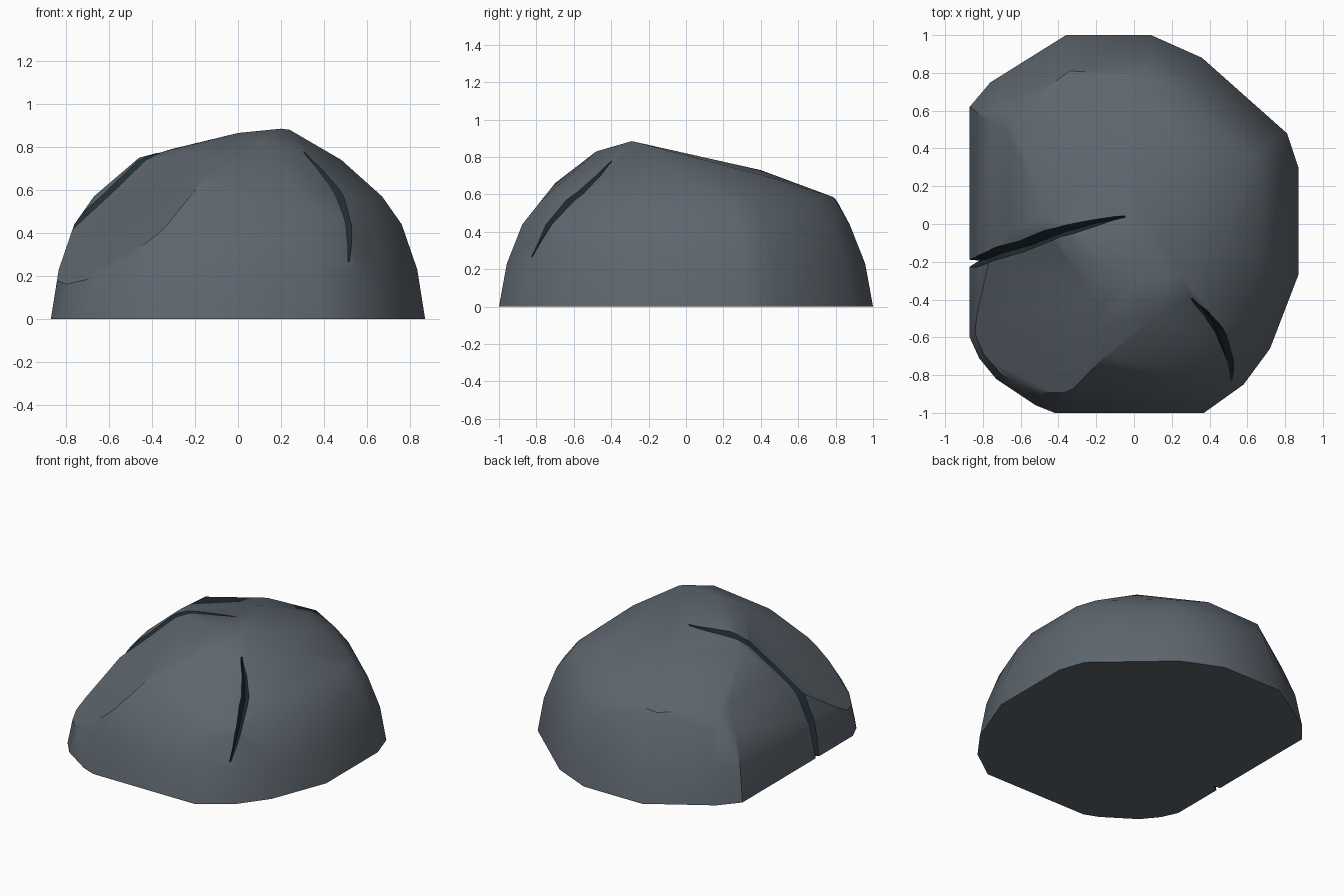
import bpy, bmesh, math
from mathutils import Vector
from mathutils.bvhtree import BVHTree

if "Cube" in bpy.data.objects:
    bpy.data.objects.remove(bpy.data.objects["Cube"])


def material(name, rgb):
    m = bpy.data.materials.new(name)
    m.diffuse_color = (*rgb, 1)
    m.use_nodes = True
    m.node_tree.nodes["Principled BSDF"].inputs["Base Color"].default_value = m.diffuse_color
    return m


stone = material("slate grey stone", (0.112, 0.135, 0.158))
dark = material("dark crack", (0.016, 0.029, 0.039))


def make_object(name, bm, mat):
    bmesh.ops.recalc_face_normals(bm, faces=bm.faces)
    me = bpy.data.meshes.new(name)
    bm.to_mesh(me)
    bm.free()
    me.materials.append(mat)
    ob = bpy.data.objects.new(name, me)
    bpy.context.collection.objects.link(ob)
    return ob


def hull(points):
    bm = bmesh.new()
    for p in points:
        bm.verts.new(p)
    res = bmesh.ops.convex_hull(bm, input=bm.verts)
    loose = {g for g in res["geom_interior"] + res["geom_unused"]
             if isinstance(g, bmesh.types.BMVert)}
    bmesh.ops.delete(bm, geom=list(loose), context='VERTS')
    return bm


# Boulder: ground outline, shrinking upwards in rings
outline = [(-.36, 1), (.09, 1), (.36, .88), (.81, .48), (.87, .3), (.87, -.27),
           (.72, -.66), (.58, -.85), (.37, -1), (-.42, -1), (-.52, -.96),
           (-.73, -.82), (-.82, -.71), (-.87, -.6), (-.87, .62), (-.76, .75)]
rings = [(0, 1), (.23, .958), (.44, .875), (.57, .77)]
points = [(x * s, y * s, z) for z, s in rings for x, y in outline]

# Sloping crown and ridge points
points += [(.2, -.29, .885), (.24, -.27, .88), (0, -.3, .865), (.12, -.48, .83),
           (.48, -.1, .74), (.3, -.39, .78), (.27, -.05, .82), (.33, .42, .7),
           (-.1, .4, .73), (-.46, .04, .75), (-.2, -.2, .815), (-.14, -.7, .66),
           (-.31, -.05, .79), (.05, .79, .585), (-.34, .81, .56),
           (.1, .57, .665), (-.66, .58, .57)]
bm = hull(points)

# Broad broken facet on the front left
a, b, c = Vector((-.14, -.7, .67)), Vector((-.53, -.96, .24)), Vector((-.48, .02, .75))
n = (b - a).cross(c - a)
if n.z < 0:
    n.negate()
bmesh.ops.bisect_plane(bm, geom=bm.verts[:] + bm.edges[:] + bm.faces[:],
                       plane_co=a, plane_no=n, clear_outer=True)
points = [v.co.copy() for v in bm.verts]
bm.free()
bm = hull(points)
surface = BVHTree.FromBMesh(bm)
boulder = make_object("boulder", bm, stone)


# Cracks: tapering V-shaped wedges cut into the surface
def cut_crack(name, path):
    pts = []
    for x, y, z, w, d in path:
        p = Vector((x, y, z))
        if z > 0:
            p = surface.find_nearest(p)[0]
        pts.append((p, w, d))
    bm = bmesh.new()
    loops = []
    for i, (p, w, d) in enumerate(pts):
        out = p.normalized()
        along = pts[min(i + 1, len(pts) - 1)][0] - pts[max(i - 1, 0)][0]
        side = along.cross(out).normalized()
        lift = .05
        top = side * w * (d + lift) / d
        loops.append([bm.verts.new(q) for q in
                      (p + out * lift + top, p + out * lift - top, p - out * d)])
    for r, s in zip(loops, loops[1:]):
        for k in range(3):
            m = (k + 1) % 3
            bm.faces.new((r[k], r[m], s[m]))
            bm.faces.new((r[k], s[m], s[k]))
    bm.faces.new(loops[0])
    bm.faces.new(loops[-1][::-1])
    cutter = make_object(name, bm, dark)
    cutter.hide_render = True
    mod = boulder.modifiers.new(name, 'BOOLEAN')
    mod.operation = 'DIFFERENCE'
    mod.solver = 'EXACT'
    mod.material_mode = 'TRANSFER'
    mod.object = cutter
    bpy.ops.object.modifier_apply(modifier=name)
    bpy.data.objects.remove(cutter)


bpy.context.view_layer.objects.active = boulder
boulder.select_set(True)
cut_crack("left_crack", [(-.05, .045, .83, .004, .03), (-.2, .01, .8, .018, .06),
                         (-.4, -.045, .76, .026, .08), (-.6, -.125, .6, .03, .08),
                         (-.76, -.17, .42, .03, .08), (-.84, -.2, .2, .026, .07),
                         (-.89, -.21, -.05, .02, .06)])
cut_crack("front_crack", [(.3, -.39, .77, .004, .03), (.38, -.47, .7, .015, .05),
                          (.45, -.56, .61, .024, .07), (.49, -.7, .44, .018, .06),
                          (.52, -.83, .27, .004, .03)])

# Smooth stone with crisp breaks
bpy.ops.object.shade_smooth_by_angle(angle=math.radians(35))
